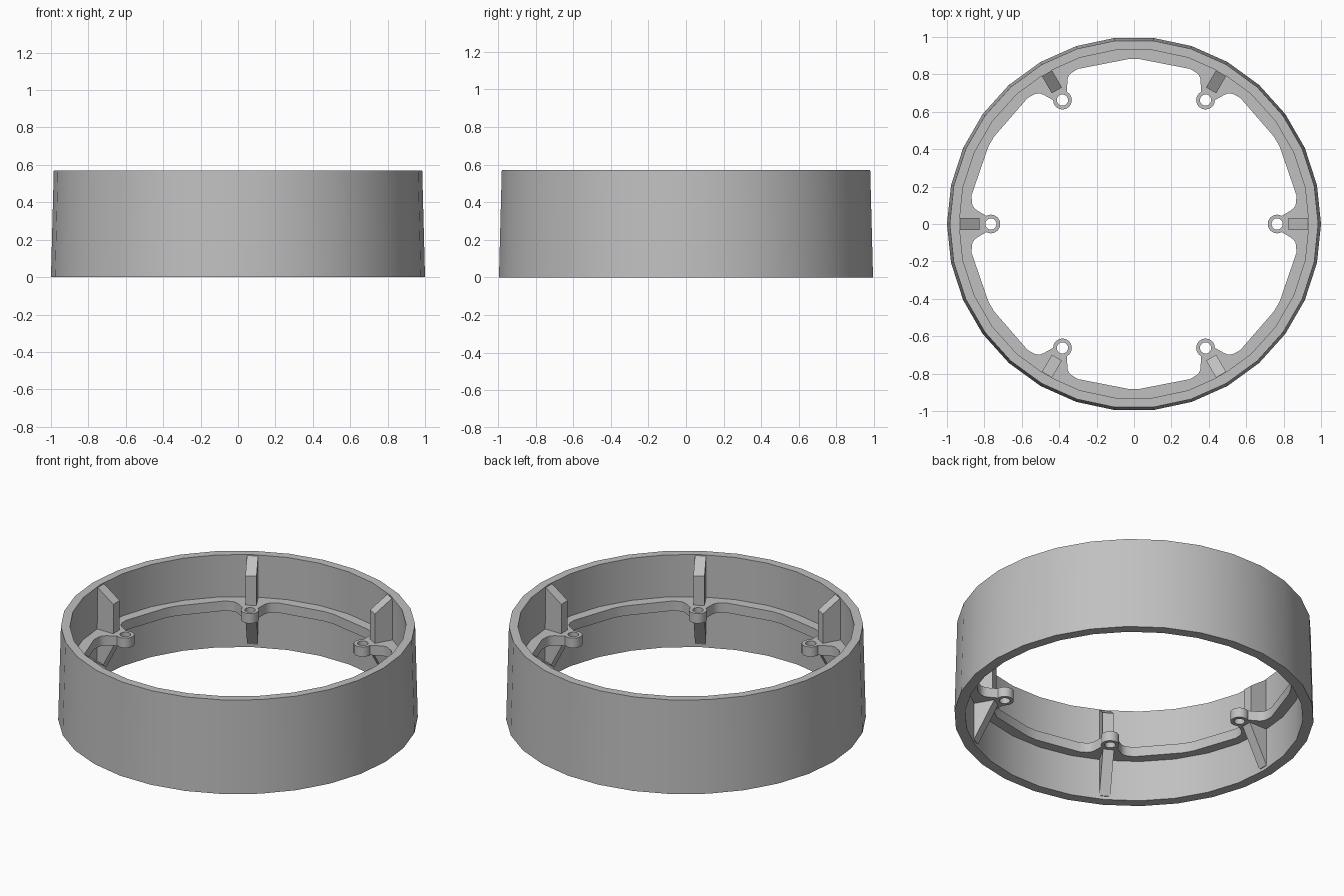
import bpy, bmesh
from math import sin, cos, radians, pi

cube = bpy.data.objects.get("Cube")
if cube:
    bpy.data.objects.remove(cube, do_unlink=True)

HEIGHT = 0.57
SIDES = 30
LUGS = 6
FLANGE_LOW, FLANGE_TOP = 0.25, 0.31

# One plain grey for the whole part
grey = bpy.data.materials.new("light_grey")
grey.use_nodes = True
grey.diffuse_color = (0.53, 0.53, 0.53, 1)
grey.node_tree.nodes["Principled BSDF"].inputs["Base Color"].default_value = grey.diffuse_color


def add_mesh(name, bm, smooth=True):
    bmesh.ops.remove_doubles(bm, verts=bm.verts, dist=0.0001)
    bmesh.ops.recalc_face_normals(bm, faces=bm.faces)
    mesh = bpy.data.meshes.new(name)
    bm.to_mesh(mesh)
    bm.free()
    mesh.materials.append(grey)
    obj = bpy.data.objects.new(name, mesh)
    bpy.context.collection.objects.link(obj)
    if smooth:
        bpy.ops.object.select_all(action='DESELECT')
        obj.select_set(True)
        bpy.context.view_layer.objects.active = obj
        bpy.ops.object.shade_smooth_by_angle(angle=radians(30))
    return obj


def circle(radius, count, cx=0, cy=0):
    return [(cx + radius * cos(2 * pi * i / count), cy + radius * sin(2 * pi * i / count))
            for i in range(count)]


def turn(point, angle):
    x, y = point
    return (x * cos(angle) - y * sin(angle), x * sin(angle) + y * cos(angle))


# Outer wall: a slightly tapered, closed ring profile
bm = bmesh.new()
profile = [(1.0, 0), (0.985, HEIGHT), (0.935, HEIGHT), (0.94, 0)]
loops = [[bm.verts.new((x, y, z)) for x, y in circle(r, SIDES)] for r, z in profile]
for a, b in zip(loops, loops[1:] + loops[:1]):
    for i in range(SIDES):
        j = (i + 1) % SIDES
        bm.faces.new((a[i], a[j], b[j], b[i]))
add_mesh("outer_wall", bm)

# Flange outline: rounded lugs with fillets, repeated around the inner edge
LUG_R, TIP_R, EDGE_R = 0.765, 0.05, 0.882
half = [(LUG_R - TIP_R * cos(radians(a)), TIP_R * sin(radians(a))) for a in range(15, 121, 15)]
half += [(0.838, 0.072), (0.852, 0.083), (0.862, 0.097), (0.867, 0.115), (0.868, 0.155)]
lug = [(r, -t) for r, t in reversed(half)] + [(LUG_R - TIP_R, 0)] + half
lug += [turn((EDGE_R, 0), radians(a)) for a in (28, 32)]
inner_edge, holes = [], []
for k in range(LUGS):
    angle = k * 2 * pi / LUGS
    inner_edge += [turn(p, angle) for p in lug]
    holes.append(circle(0.03, 20, *turn((LUG_R, 0), angle)))

# Flange: filled outline with screw holes, given thickness
curve = bpy.data.curves.new("flange_outline", 'CURVE')
curve.dimensions = '2D'
curve.fill_mode = 'BOTH'
curve.extrude = (FLANGE_TOP - FLANGE_LOW) / 2
for outline in [circle(0.955, SIDES), inner_edge] + holes:
    spline = curve.splines.new('POLY')
    spline.points.add(len(outline) - 1)
    for point, (x, y) in zip(spline.points, outline):
        point.co = (x, y, 0, 1)
    spline.use_cyclic_u = True
helper = bpy.data.objects.new("flange_outline", curve)
bpy.context.collection.objects.link(helper)
bpy.context.view_layer.update()
filled = bpy.data.meshes.new_from_object(
    helper.evaluated_get(bpy.context.evaluated_depsgraph_get()))
bm = bmesh.new()
bm.from_mesh(filled)
bmesh.ops.translate(bm, verts=bm.verts, vec=(0, 0, (FLANGE_LOW + FLANGE_TOP) / 2))
bpy.data.objects.remove(helper, do_unlink=True)
bpy.data.curves.remove(curve)
bpy.data.meshes.remove(filled)
add_mesh("flange", bm)


def ribs(name, side, half_width=0.031):
    """Extrude a radial (r, z) outline sideways and repeat it at every lug."""
    bm = bmesh.new()
    for k in range(LUGS):
        rows = []
        for t in (-half_width, half_width):
            rows.append([bm.verts.new((*turn((r, t), k * 2 * pi / LUGS), z)) for r, z in side])
            bm.faces.new(rows[-1])
        a, b = rows
        for i in range(len(side)):
            j = (i + 1) % len(side)
            bm.faces.new((a[i], a[j], b[j], b[i]))
    add_mesh(name, bm, smooth=False)


# Upright ribs with sloped tops, and tapering gussets underneath
ribs("upper_ribs", [(0.825, 0.3), (0.955, 0.3), (0.955, 0.55), (0.93, 0.565), (0.825, 0.49)])
ribs("lower_gussets", [(0.81, 0.26), (0.96, 0.26), (0.96, 0.02), (0.935, 0.02)])
